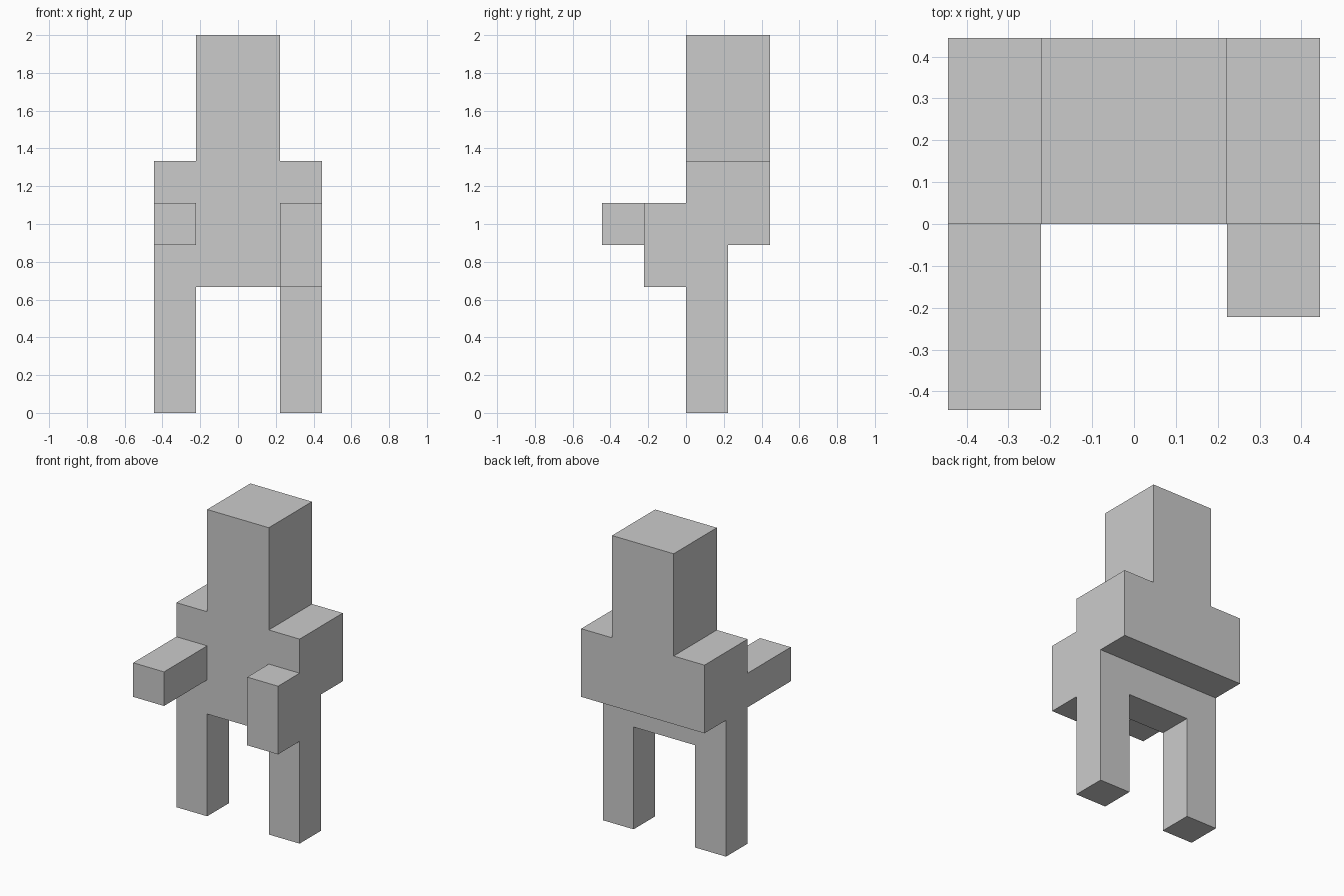
import bpy
import bmesh

if "Cube" in bpy.data.objects:
    bpy.data.objects.remove(bpy.data.objects["Cube"])

U = 2 / 9  # block size: the whole figure is 9 blocks tall


def prism(name, profile, x0, x1):
    """Extrude a (y, z) side profile from x0 to x1, all in blocks."""
    bm = bmesh.new()
    face = bm.faces.new([bm.verts.new((x0 * U, y * U, z * U)) for y, z in profile])
    ext = bmesh.ops.extrude_face_region(bm, geom=[face], use_keep_orig=True)
    verts = [g for g in ext["geom"] if isinstance(g, bmesh.types.BMVert)]
    bmesh.ops.translate(bm, verts=verts, vec=((x1 - x0) * U, 0, 0))
    bmesh.ops.recalc_face_normals(bm, faces=bm.faces)
    mesh = bpy.data.meshes.new(name)
    bm.to_mesh(mesh)
    bm.free()
    obj = bpy.data.objects.new(name, mesh)
    bpy.context.collection.objects.link(obj)
    return obj


def box(name, x, y, z):
    profile = [(y[0], z[0]), (y[1], z[0]), (y[1], z[1]), (y[0], z[1])]
    return prism(name, profile, *x)


# Torso: deep chest over a shallower hip, stepped at the back
prism("torso", [(0, 3), (1, 3), (1, 4), (2, 4), (2, 6), (0, 6)], -2, 2)

# Head
box("head", (-1, 1), (0, 2), (6, 9))

# Legs
for side, x in (("right", (-2, -1)), ("left", (1, 2))):
    box(side + "_leg", x, (0, 1), (0, 3))

# Arms: one reaching forward, one hanging down
box("raised_arm", (-2, -1), (-2, 0), (4, 5))
box("lowered_arm", (1, 2), (-1, 0), (3, 5))
